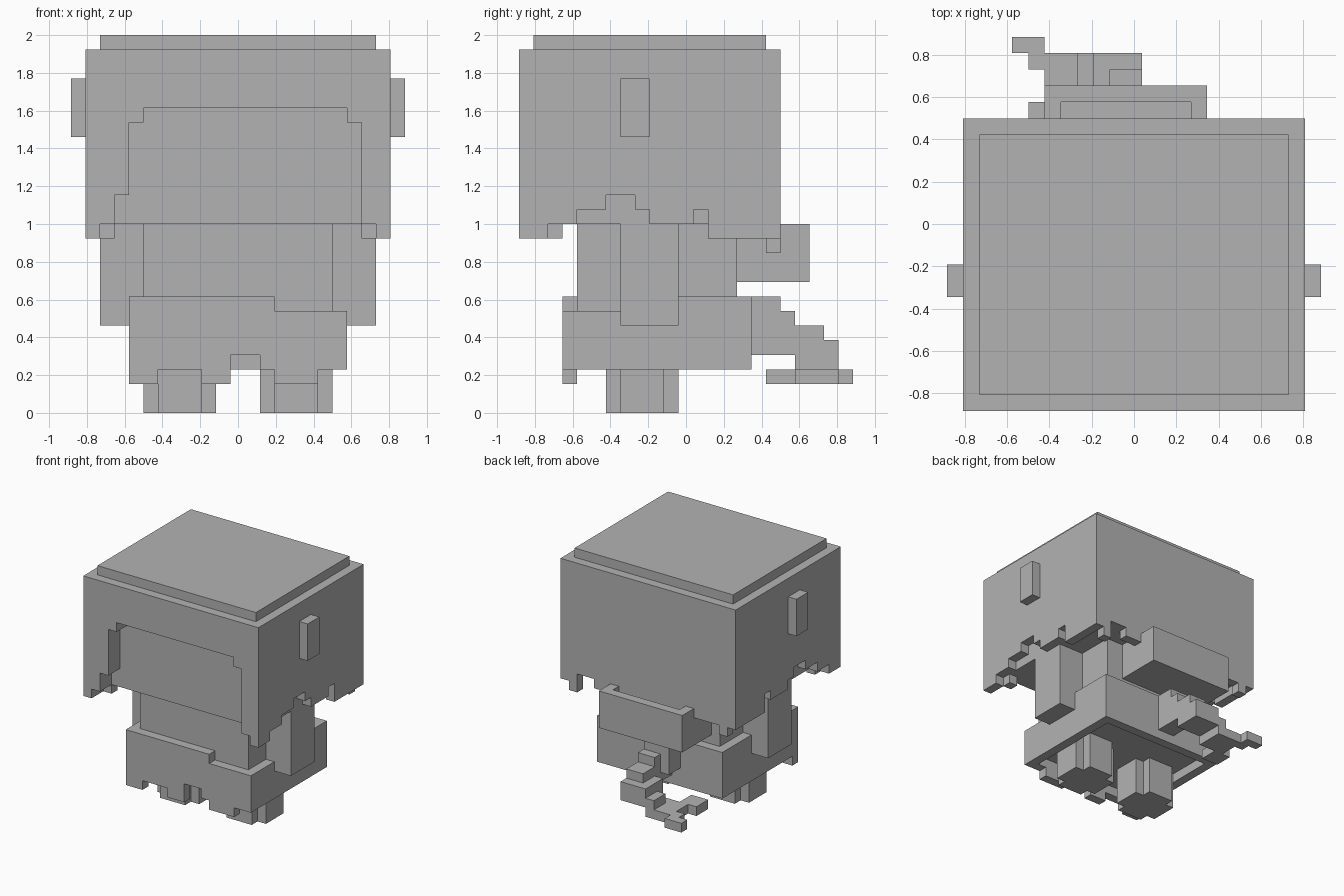
import bpy
import bmesh
from mathutils import Vector

UNIT = 1 / 13                      # edge of one building cube
CENTRE = Vector((11.5, 11.5, 0))   # grid point that lands on the origin

default_cube = bpy.data.objects.get("Cube")
if default_cube:
    bpy.data.objects.remove(default_cube, do_unlink=True)

grey = bpy.data.materials.new("plain grey")
grey.use_nodes = True
colour = (0.45, 0.45, 0.45, 1)
grey.diffuse_color = colour
grey.node_tree.nodes["Principled BSDF"].inputs["Base Color"].default_value = colour


def box(x, y, z):
    """All the grid cells inside a box."""
    return {(i, j, k) for i in range(*x) for j in range(*y) for k in range(*z)}


def mirrored(cells):
    """The cells together with their reflection across the middle."""
    return cells | {(22 - i, j, k) for i, j, k in cells}


def build(name, cells):
    """Turn a set of cells into one mesh holding only the outer faces."""
    bm = bmesh.new()
    for cell in cells:
        for axis in range(3):
            for side in (0, 1):
                neighbour = list(cell)
                neighbour[axis] += 2 * side - 1
                if tuple(neighbour) in cells:
                    continue
                along, across = (axis + 1) % 3, (axis + 2) % 3
                corners = []
                for a, b in ((0, 0), (1, 0), (1, 1), (0, 1)):
                    point = Vector(cell)
                    point[axis] += side
                    point[along] += a
                    point[across] += b
                    corners.append(bm.verts.new((point - CENTRE) * UNIT))
                if side == 0:
                    corners.reverse()
                bm.faces.new(corners)
    bmesh.ops.remove_doubles(bm, verts=bm.verts, dist=UNIT / 10)
    bmesh.ops.dissolve_limit(bm, angle_limit=0.01, verts=bm.verts, edges=bm.edges)
    mesh = bpy.data.meshes.new(name)
    bm.to_mesh(mesh)
    bm.free()
    mesh.materials.append(grey)
    part = bpy.data.objects.new(name, mesh)
    bpy.context.collection.objects.link(part)


# Head core, showing through the opening in the hair
head = box(x=(2, 21), y=(2, 17), z=(13, 22))
build("head", head)

# Hair shell with a raised crown
hair = box(x=(1, 22), y=(0, 18), z=(13, 25))
hair |= box(x=(2, 21), y=(1, 17), z=(25, 26))
hair -= head

# Stepped face opening
hair -= box(x=(4, 20), y=(0, 2), z=(13, 20))
hair -= box(x=(3, 4), y=(0, 2), z=(13, 15))
hair -= box(x=(5, 19), y=(0, 2), z=(20, 21))

# Ragged lower edge: notches over the arms, then hanging locks
hair -= mirrored(box(x=(1, 2), y=(4, 9), z=(13, 14))
                 | box(x=(1, 2), y=(6, 8), z=(14, 15))
                 | box(x=(1, 2), y=(12, 13), z=(13, 14)))
hair |= mirrored(box(x=(1, 2), y=(0, 2), z=(12, 13))
                 | box(x=(2, 3), y=(2, 3), z=(12, 13))
                 | box(x=(1, 2), y=(13, 18), z=(12, 13))
                 | box(x=(2, 3), y=(17, 18), z=(11, 13)))
hair |= box(x=(3, 18), y=(17, 18), z=(12, 13))
build("hair", hair)

# Ears
for name, x in (("right_ear", (0, 1)), ("left_ear", (22, 23))):
    build(name, box(x=x, y=(7, 9), z=(19, 23)))

# Torso and arms
build("torso", box(x=(5, 18), y=(4, 15), z=(7, 13)))
for name, x in (("right_arm", (2, 5)), ("left_arm", (18, 21))):
    build(name, box(x=x, y=(7, 11), z=(6, 13)))

# Skirt, hollow underneath, with an uneven waist and hem
skirt = box(x=(4, 19), y=(3, 16), z=(3, 8))
skirt -= box(x=(5, 18), y=(4, 15), z=(3, 4))
skirt -= box(x=(14, 19), y=(3, 11), z=(7, 8))
skirt -= box(x=(11, 13), y=(3, 4), z=(3, 4))
for x in ((4, 6), (9, 11), (14, 17)):
    skirt |= box(x=x, y=(3, 4), z=(2, 3))
build("skirt", skirt)

# Legs with notched corners
for name, start in (("right_leg", 5), ("left_leg", 13)):
    leg = box(x=(start, start + 5), y=(7, 10), z=(0, 4))
    leg |= box(x=(start + 1, start + 4), y=(6, 11), z=(0, 4))
    build(name, leg)

# Hood behind the neck, open along its top
hood = box(x=(6, 17 - 1), y=(15, 20), z=(9, 13))
hood -= box(x=(7, 15), y=(18, 19), z=(12, 13))
build("hood", hood)

# Tail stepping down and curling to one side with a forked tip
tail = box(x=(9, 12), y=(16, 18), z=(5, 8))
tail |= box(x=(10, 12), y=(16, 19), z=(4, 7))
tail |= box(x=(10, 12), y=(19, 21), z=(4, 6))
tail |= box(x=(9, 12), y=(19, 22), z=(3, 5))
tail |= box(x=(8, 10), y=(20, 22), z=(3, 4))
tail |= box(x=(6, 9), y=(19, 22), z=(2, 3))
tail |= box(x=(5, 6), y=(21, 22), z=(2, 3))
tail |= box(x=(4, 6), y=(22, 23), z=(2, 3))
tail |= box(x=(5, 7), y=(17, 19), z=(2, 3))
build("tail", tail)
